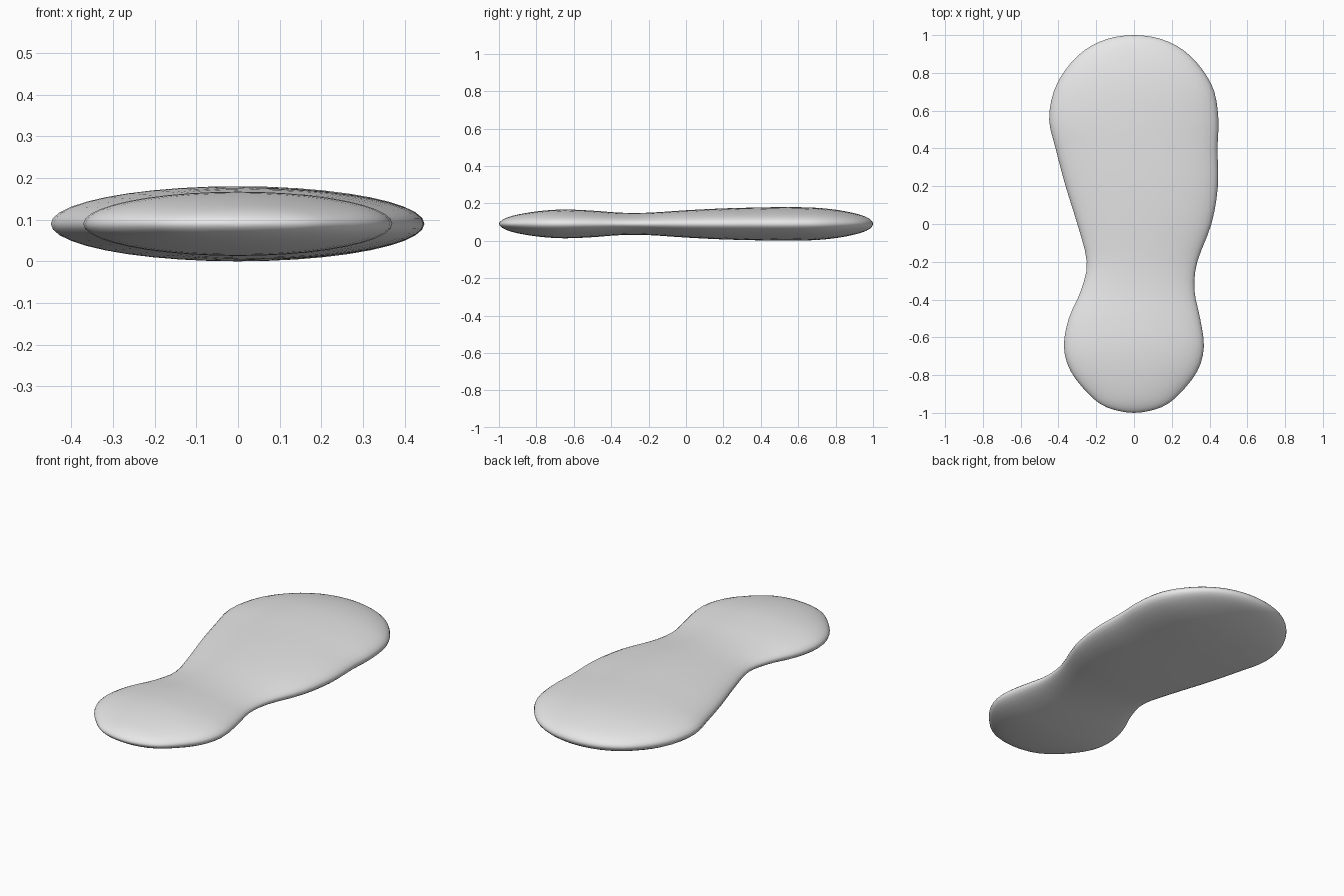
import bpy, bmesh, math
from mathutils import Vector

default = bpy.data.objects.get("Cube")
if default:
    bpy.data.objects.remove(default, do_unlink=True)

MID_HEIGHT = 0.09
SIDES = 40
STEPS = 3

# Stations from heel to toe: y, right edge, left edge, half thickness
stations = [Vector(s) for s in (
    (-1, 0, 0, 0),
    (-.97, -.145, .145, .028),
    (-.9, -.24, .24, .05),
    (-.78, -.335, .335, .069),
    (-.65, -.371, .37, .077),
    (-.5, -.345, .35, .071),
    (-.35, -.28, .32, .06),
    (-.2, -.25, .335, .06),
    (0, -.3, .41, .073),
    (.2, -.362, .444, .083),
    (.4, -.415, .442, .088),
    (.55, -.449, .447, .09),
    (.7, -.425, .425, .086),
    (.82, -.36, .36, .073),
    (.92, -.262, .262, .052),
    (.98, -.14, .14, .028),
    (1, 0, 0, 0),
)]


def mirrored(s):
    """Phantom station past a tip, so the ends round off."""
    return Vector((s[0], -s[1], -s[2], -s[3]))


def spline(a, b, c, d, t):
    return (b * 2 + (c - a) * t + (a * 2 - b * 5 + c * 4 - d) * t ** 2
            + (b * 3 - a - c * 3 + d) * t ** 3) / 2


# Smooth the stations into closely spaced sections
padded = [mirrored(stations[1])] + stations + [mirrored(stations[-2])]
sections = []
for i in range(len(stations) - 1):
    sections += [spline(*padded[i:i + 4], k / STEPS) for k in range(STEPS)]

# Loft elliptical rings between the two tips
bm = bmesh.new()
rings = []
for y, right, left, half in sections[1:]:
    centre, width = (left + right) / 2, (left - right) / 2
    angles = [math.tau * k / SIDES for k in range(SIDES)]
    rings.append([bm.verts.new((centre + width * math.cos(a), y,
                                MID_HEIGHT + half * math.sin(a)))
                  for a in angles])
heel = bm.verts.new((0, -1, MID_HEIGHT))
toe = bm.verts.new((0, 1, MID_HEIGHT))
for k in range(SIDES):
    n = (k + 1) % SIDES
    for p, q in zip(rings, rings[1:]):
        bm.faces.new((p[k], p[n], q[n], q[k]))
    bm.faces.new((heel, rings[0][n], rings[0][k]))
    bm.faces.new((toe, rings[-1][k], rings[-1][n]))
bmesh.ops.recalc_face_normals(bm, faces=bm.faces)
for face in bm.faces:
    face.smooth = True

mesh = bpy.data.meshes.new("sole")
bm.to_mesh(mesh)
bm.free()

# Plain grey finish
grey = bpy.data.materials.new("light grey")
grey.use_nodes = True
colour = (.8, .8, .8, 1)
grey.diffuse_color = colour
grey.node_tree.nodes["Principled BSDF"].inputs["Base Color"].default_value = colour
mesh.materials.append(grey)

sole = bpy.data.objects.new("sole", mesh)
bpy.context.collection.objects.link(sole)
